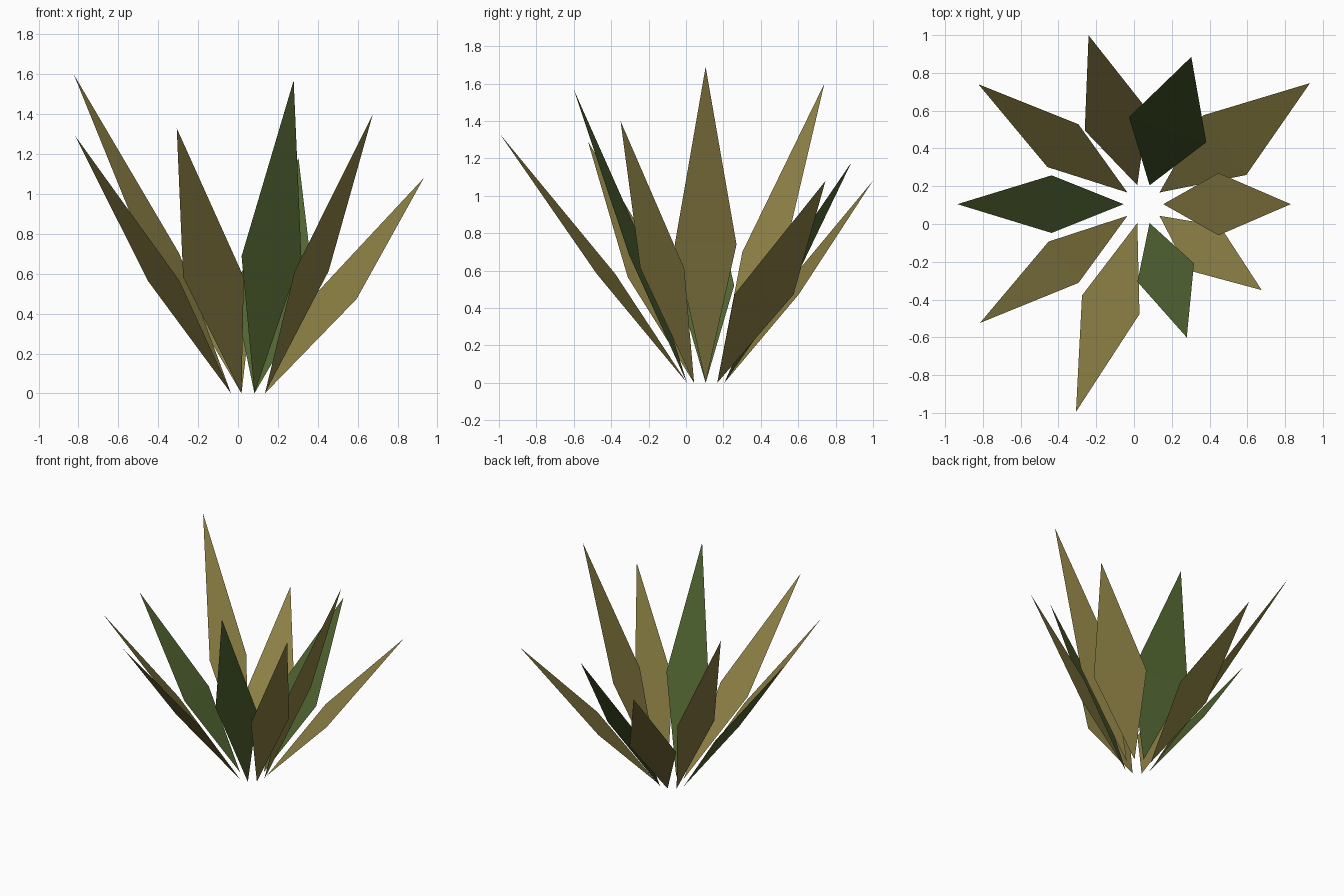
import bpy
from math import cos, sin, radians

if "Cube" in bpy.data.objects:
    bpy.data.objects.remove(bpy.data.objects["Cube"])

CX, CY, BASE_R = 0.05, 0.105, 0.105   # rosette centre and ring of leaf roots


def material(name, rgb):
    m = bpy.data.materials.new(name)
    m.diffuse_color = (*rgb, 1)
    m.use_nodes = True
    m.node_tree.nodes["Principled BSDF"].inputs["Base Color"].default_value = m.diffuse_color
    return m


olive = material("olive_leaf", (0.27, 0.22, 0.06))
green = material("green_leaf", (0.08, 0.125, 0.03))


def leaf(index, reach, height, width, mat):
    """Pointed flat blade: root, two shoulders and a tip, creased across the shoulders."""
    a = radians(36 * index)
    mid = BASE_R + 0.433 * (reach - BASE_R)

    def place(r, side, z):
        return (CX + r * cos(a) - side * sin(a), CY + r * sin(a) + side * cos(a), z)

    verts = [place(BASE_R, 0, 0), place(mid, -width / 2, 0.438 * height),
             place(mid, width / 2, 0.438 * height), place(reach, 0, height)]
    mesh = bpy.data.meshes.new(f"leaf_{index}")
    mesh.from_pydata(verts, [], [(0, 1, 2), (1, 3, 2)])
    mesh.materials.append(mat)
    bpy.context.collection.objects.link(bpy.data.objects.new(f"leaf_{index}", mesh))


# Leaves every 36 degrees, counter-clockwise from +x: reach, tip height, width
leaves = [
    (0.78, 1.69, 0.33, olive),
    (1.09, 1.08, 0.39, olive),
    (0.82, 1.18, 0.43, green),
    (0.94, 1.08, 0.35, olive),
    (1.08, 1.60, 0.28, olive),
    (0.985, 1.19, 0.305, green),
    (1.07, 1.29, 0.27, olive),
    (1.156, 1.33, 0.32, olive),
    (0.742, 1.57, 0.315, green),
    (0.774, 1.40, 0.29, olive),
]
for i, spec in enumerate(leaves):
    leaf(i, *spec)
